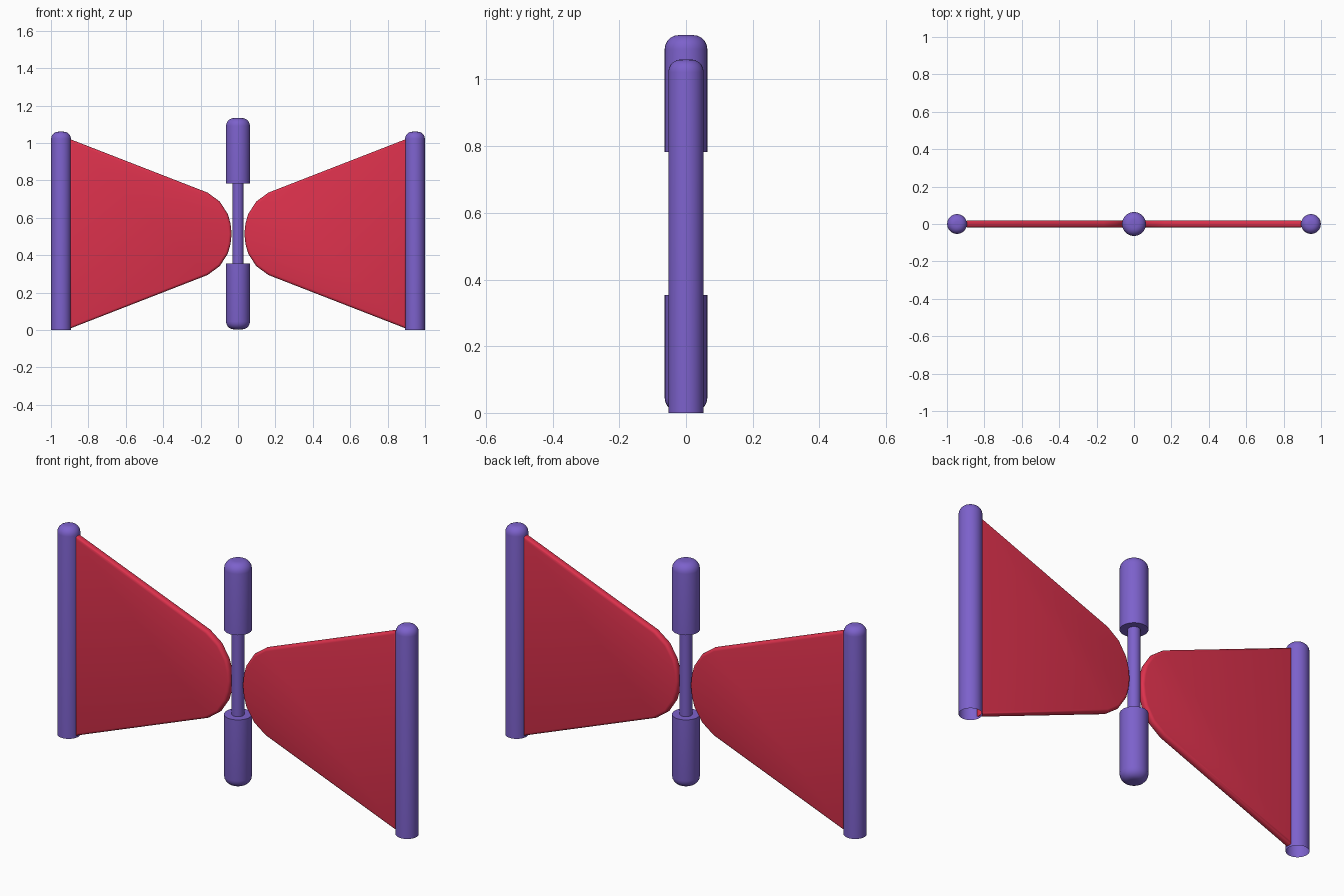
import bpy, bmesh, math

if "Cube" in bpy.data.objects:
    bpy.data.objects.remove(bpy.data.objects["Cube"])


def material(name, rgb):
    m = bpy.data.materials.new(name)
    m.diffuse_color = (*rgb, 1)
    m.use_nodes = True
    m.node_tree.nodes["Principled BSDF"].inputs["Base Color"].default_value = m.diffuse_color
    return m


PURPLE = material("purple", (0.202, 0.120, 0.60))
RED = material("red", (0.72, 0.031, 0.073))


def finish(bm, name, mat, angle=35):
    bmesh.ops.recalc_face_normals(bm, faces=bm.faces)
    me = bpy.data.meshes.new(name)
    bm.to_mesh(me)
    bm.free()
    ob = bpy.data.objects.new(name, me)
    bpy.context.collection.objects.link(ob)
    me.materials.append(mat)
    bpy.ops.object.select_all(action='DESELECT')
    ob.select_set(True)
    bpy.context.view_layer.objects.active = ob
    bpy.ops.object.shade_smooth_by_angle(angle=math.radians(angle))
    return ob


def lathe(name, profile, x=0, n=32):
    """Spin an (r, z) profile around the vertical line at x."""
    bm = bmesh.new()
    vs = [bm.verts.new((x + r, 0, z)) for r, z in profile]
    es = [bm.edges.new(p) for p in zip(vs, vs[1:])]
    bmesh.ops.spin(bm, geom=vs + es, cent=(x, 0, 0), axis=(0, 0, 1),
                   angle=math.tau, steps=n, use_duplicate=False)
    bmesh.ops.remove_doubles(bm, verts=bm.verts, dist=1e-5)
    return finish(bm, name, PURPLE)


def dome(r, top, b, steps=5):
    """Rounded shoulder running from the side wall up to the axis."""
    arc = [(r - b + b * math.cos(t), top - b + b * math.sin(t))
           for t in (math.pi / 2 * i / steps for i in range(steps + 1))]
    return arc + [(0, top)]


# outer posts: rounded top, open hollow foot
for side, sx in (("left", -1), ("right", 1)):
    lathe(f"{side}_post", [(0.053, 0)] + dome(0.053, 1.06, 0.038), sx * 0.946)

# central spindle and its two rollers
H = 1.133
roller = [(0, 0.782), (0.064, 0.782)] + dome(0.064, H, 0.042)
lathe("upper_roller", roller)
lathe("lower_roller", [(r, H + 0.003 - z) for r, z in roller])
lathe("spindle", [(0, 0.34), (0.029, 0.34), (0.029, 0.8), (0, 0.8)])

# flaring panels with rounded rims
HALF = [(0.034, 0), (0.040, 0.055), (0.054, 0.105), (0.097, 0.172),
        (0.162, 0.22), (0.90, 0.507)]
MID = 0.514
outline = HALF + [(x, -z) for x, z in HALF[:0:-1]]
for side, sx in (("left", -1), ("right", 1)):
    bm = bmesh.new()
    T = 0.019
    f = bm.faces.new([bm.verts.new((sx * x, -T, MID + z)) for x, z in outline])
    ext = bmesh.ops.extrude_face_region(bm, geom=[f])["geom"]
    bmesh.ops.translate(bm, vec=(0, 2 * T, 0),
                        verts=[g for g in ext if isinstance(g, bmesh.types.BMVert)])
    bmesh.ops.recalc_face_normals(bm, faces=bm.faces)
    rim = [e for e in bm.edges if abs(e.verts[0].co.y - e.verts[1].co.y) < 1e-6]
    bmesh.ops.bevel(bm, geom=rim, offset=0.014, segments=3, profile=0.5,
                    affect='EDGES')
    finish(bm, f"{side}_panel", RED, 40)
